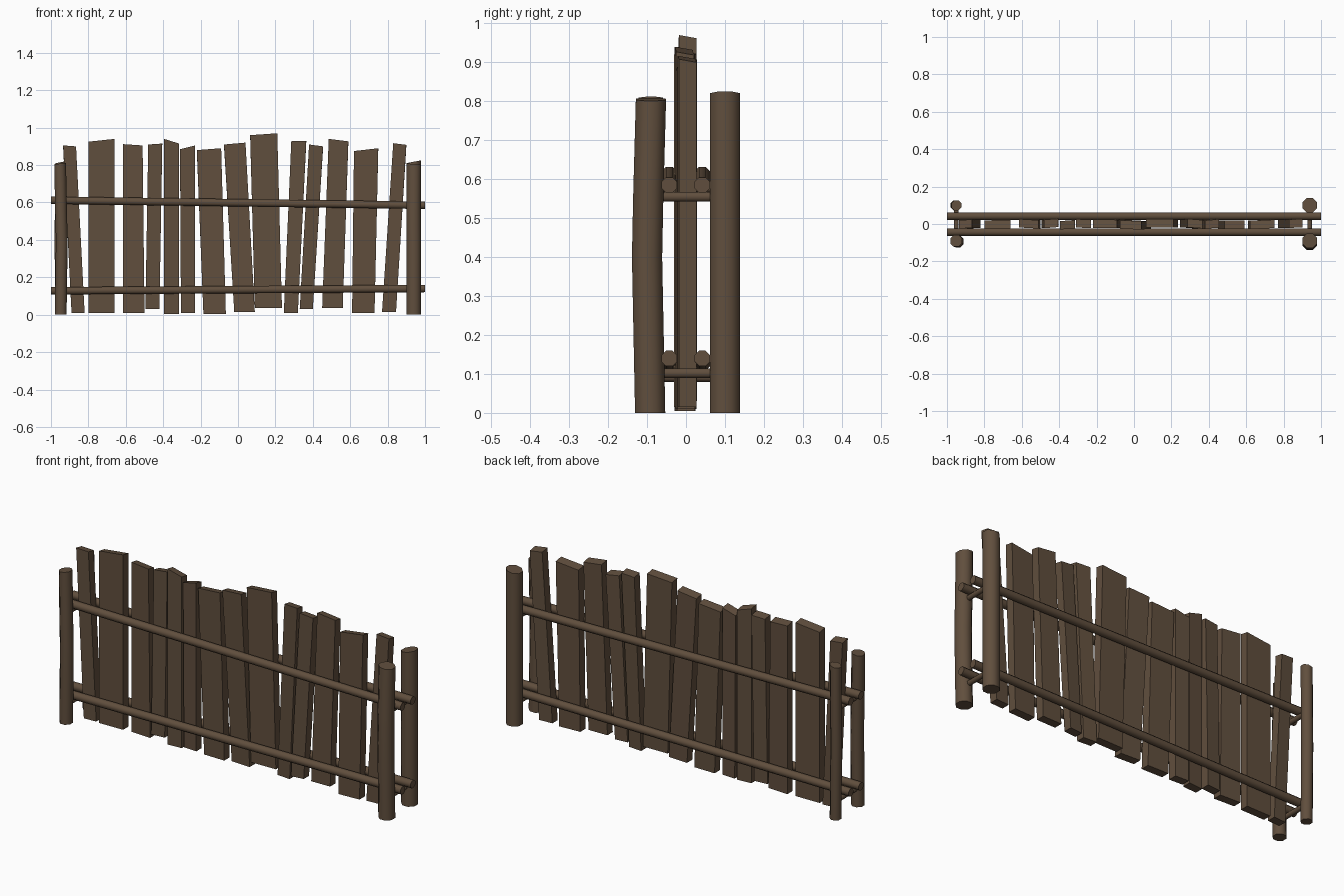
import bpy, bmesh, math
from mathutils import Vector

if "Cube" in bpy.data.objects:
    bpy.data.objects.remove(bpy.data.objects["Cube"])


def material(name, rgb):
    m = bpy.data.materials.new(name)
    m.diffuse_color = (*rgb, 1)
    m.use_nodes = True
    m.node_tree.nodes["Principled BSDF"].inputs["Base Color"].default_value = m.diffuse_color
    return m


WOOD = material("brown wood", (0.118, 0.077, 0.047))


def finish(bm, name, smooth=False):
    bmesh.ops.recalc_face_normals(bm, faces=bm.faces[:])
    me = bpy.data.meshes.new(name)
    bm.to_mesh(me)
    bm.free()
    ob = bpy.data.objects.new(name, me)
    bpy.context.collection.objects.link(ob)
    me.materials.append(WOOD)
    if smooth:
        bpy.ops.object.select_all(action='DESELECT')
        ob.select_set(True)
        bpy.context.view_layer.objects.active = ob
        bpy.ops.object.shade_smooth_by_angle(angle=math.radians(55))
    return ob


def log(name, path, radius, sides=8, slant=0.0):
    """Closed log swept along a path; slant tilts the last end cap in x."""
    bm = bmesh.new()
    pts = [Vector(p) for p in path]
    axis = (pts[-1] - pts[0]).normalized()
    u = Vector((1, 0, 0)) if abs(axis.z) > 0.7 else Vector((0, 0, 1))
    v = axis.cross(u).normalized()
    u = v.cross(axis)
    rings = []
    for i, p in enumerate(pts):
        ring = []
        for k in range(sides):
            a = 2 * math.pi * (k + 0.5) / sides
            co = p + radius * (u * math.cos(a) + v * math.sin(a))
            if i == len(pts) - 1:
                co += axis * slant * math.cos(a)
            ring.append(bm.verts.new(co))
        rings.append(ring)
    for r, s in zip(rings, rings[1:]):
        for k in range(sides):
            j = (k + 1) % sides
            bm.faces.new((r[k], r[j], s[j], s[k]))
    bm.faces.new(rings[0])
    bm.faces.new(rings[-1])
    return finish(bm, name, True)


def plank(name, tl, tr, bl, br, zl, zr, zb, y, yaw):
    """Leaning board with a slanted top, slightly turned about z."""
    bm = bmesh.new()
    h = 0.0225
    outline = [(bl, zb, -yaw), (br, zb, yaw), (tr, zr, yaw), (tl, zl, -yaw)]
    f = [bm.verts.new((x, y + d - h, z)) for x, z, d in outline]
    b = [bm.verts.new((x, y + d + h, z - (0.008 if z > 0.5 else 0)))
         for x, z, d in outline]
    bm.faces.new(f)
    bm.faces.new(b)
    for i in range(4):
        j = (i + 1) % 4
        bm.faces.new((f[i], f[j], b[j], b[i]))
    finish(bm, name)


# Boards: top left/right x, bottom left/right x, top left/right z, bottom z, y, yaw
boards = [
    (-.935, -.866, -.89, -.82, .905, .90, .01, .000, .002),
    (-.80, -.66, -.80, -.66, .925, .94, .01, -.002, .001),
    (-.615, -.51, -.615, -.50, .912, .905, .01, .001, -.003),
    (-.48, -.405, -.495, -.42, .91, .915, .03, .003, .003),
    (-.395, -.315, -.395, -.315, .94, .915, .005, -.004, .003),
    (-.31, -.23, -.305, -.23, .885, .905, .01, .002, -.002),
    (-.22, -.09, -.185, -.065, .88, .89, .005, .001, -.001),
    (-.075, .04, -.02, .09, .91, .92, .015, -.005, -.003),
    (.065, .21, .09, .235, .96, .97, .037, .004, .001),
    (.285, .365, .245, .32, .93, .93, .01, .002, -.003),
    (.38, .455, .33, .40, .91, .90, .03, .000, .003),
    (.485, .59, .45, .56, .94, .927, .035, -.004, .001),
    (.62, .75, .61, .73, .875, .89, .01, -.002, .003),
    (.83, .90, .77, .845, .917, .908, .015, .003, .002),
]
for i, b in enumerate(boards):
    plank(f"fence_board_{i + 1}", *b)

# Long rails on both faces
for level, zl, zr in (("upper", .612, .585), ("lower", .128, .14)):
    for side, y in (("front", -.043), ("back", .042)):
        log(f"{level}_rail_{side}", [(-1, y, zl), (0, y, (zl + zr) / 2), (1, y, zr)], .0215)

# Posts, slightly crooked
log("post_right_front", [(.94, -.092, 0), (.94, -.1, .4), (.939, -.097, .55), (.94, -.09, .805)],
    .042, slant=-.004)
log("post_right_back", [(.94, .1, 0), (.94, .1, .4), (.94, .1, .818)], .042, slant=.008)
log("post_left_front", [(-.948, -.09, 0), (-.942, -.093, .4), (-.946, -.092, .55),
    (-.951, -.09, .808)], .034, slant=.004)
log("post_left_back", [(-.95, .1, 0), (-.954, .1, .4), (-.95, .1, .815)], .029, slant=.006)

# Short pegs carrying the rails between each pair of posts
for side, x, heights in (("right", .94, (.102, .555)), ("left", -.95, (.092, .578))):
    for level, z in zip(("lower", "upper"), heights):
        log(f"{level}_peg_{side}", [(x, -.09, z), (x, .1, z)], .0135)
